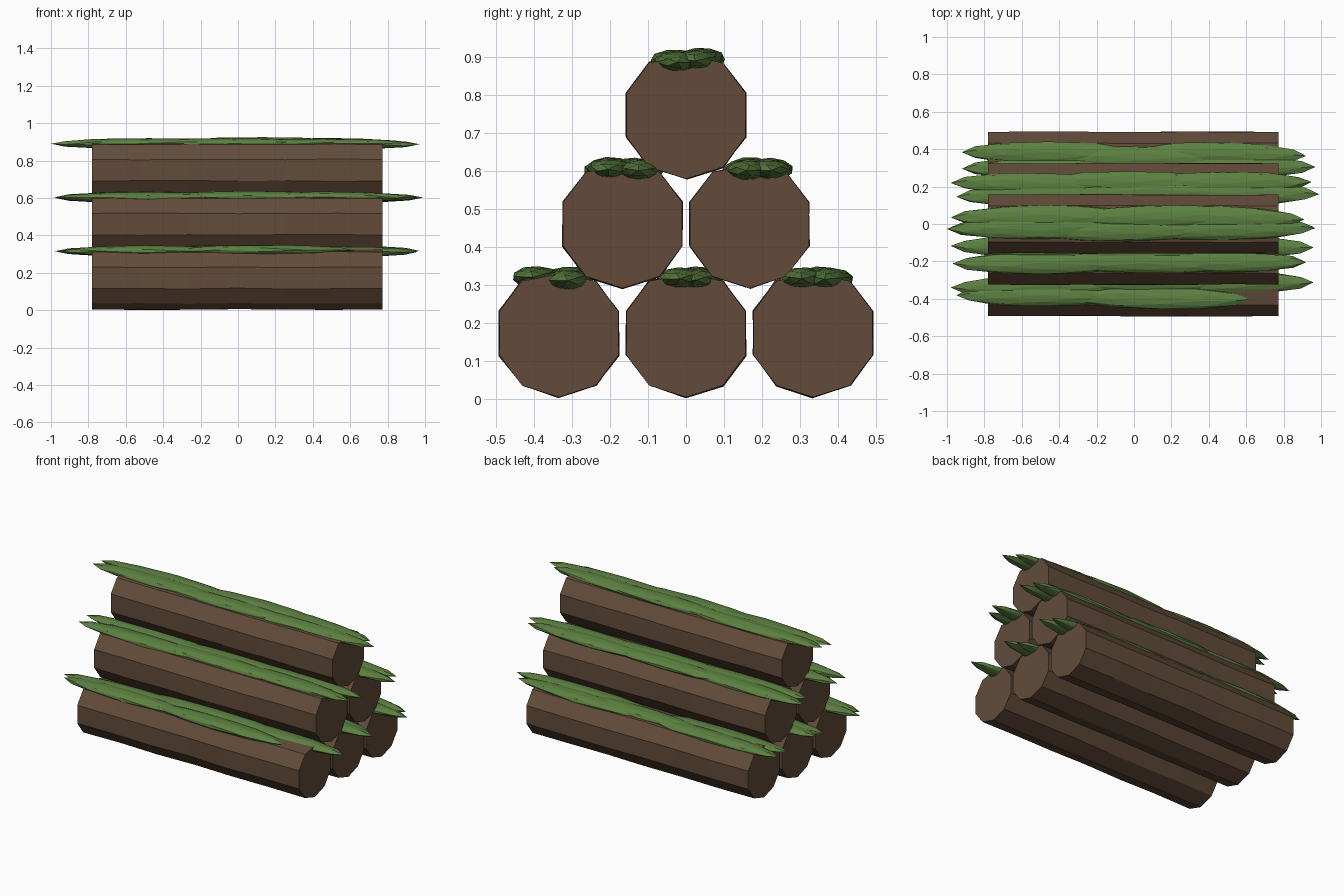
import bpy, bmesh, math, random
from mathutils import Vector

cube = bpy.data.objects.get("Cube")
if cube:
    bpy.data.objects.remove(cube)
random.seed(4)


def material(name, rgb):
    m = bpy.data.materials.new(name)
    m.use_nodes = True
    m.diffuse_color = (*rgb, 1)
    bsdf = m.node_tree.nodes["Principled BSDF"]
    bsdf.inputs["Base Color"].default_value = (*rgb, 1)
    bsdf.inputs["Roughness"].default_value = 0.9
    return m


BARK = material("brown bark", (0.122, 0.071, 0.042))
MOSS = material("green moss", (0.108, 0.220, 0.053))


def finish(bm, name, mat):
    bmesh.ops.recalc_face_normals(bm, faces=bm.faces)
    me = bpy.data.meshes.new(name)
    bm.to_mesh(me)
    bm.free()
    me.materials.append(mat)
    ob = bpy.data.objects.new(name, me)
    bpy.context.collection.objects.link(ob)
    return ob


# Right half of the ten-sided log section, bottom to top
HALF = [(0, -.168), (.097, -.137), (.157, -.057), (.157, .058), (.097, .138), (0, .157)]
SECTION = HALF + [(-y, z) for y, z in HALF[-2:0:-1]]
X0, X1, STEPS = -.78, .772, 6


def log(name, cy, cz):
    bm = bmesh.new()
    rings = []
    for i in range(STEPS + 1):
        x = X0 + (X1 - X0) * i / STEPS
        wob = 0 if i in (0, STEPS) else .003  # slightly uneven bark
        rings.append([bm.verts.new((x, cy + y + random.uniform(-wob, wob),
                                    cz + z + random.uniform(-wob, wob)))
                      for y, z in SECTION])
    n = len(SECTION)
    for a, b in zip(rings, rings[1:]):
        for k in range(n):
            bm.faces.new((a[k], a[(k + 1) % n], b[(k + 1) % n], b[k]))
    bm.faces.new(rings[0])
    bm.faces.new(rings[-1])
    finish(bm, name, BARK)


def moss(name, cy, cz, clumps):
    # Long flattened clumps laid along the top of a log
    bm = bmesh.new()
    for x, dy, half in clumps:
        made = bmesh.ops.create_icosphere(bm, subdivisions=2, radius=1)["verts"]
        tilt = random.uniform(-.012, .012)
        lift = .142 + random.uniform(-.003, .003) + (.004 if abs(x) < .3 else 0)
        spin = random.uniform(0, math.pi)
        for v in made:
            p = v.co.copy()
            # stand the pole along x, then spin about it
            y = p.x * math.cos(spin) - p.y * math.sin(spin)
            z = p.x * math.sin(spin) + p.y * math.cos(spin)
            j = random.uniform(.96, 1.03)
            v.co = Vector((x + p.z * half,
                           cy + dy + y * .063 * j + tilt * p.z,
                           cz + lift + z * .030 * j))
    finish(bm, name, MOSS)


# name, y, z, moss clumps as (x, y offset, half length)
STACK = [
    ("bottom_front", -.335, .1725, [(-.48, .005, .50), (-.50, -.045, .45), (.14, -.060, .48),
                                    (.05, .030, .50), (.50, .025, .46)]),
    ("bottom_middle", 0, .1725, [(-.47, .035, .47), (-.50, -.015, .45), (.05, .025, .50),
                                 (.50, -.015, .46), (.45, .030, .45)]),
    ("bottom_back", .335, .1725, [(-.45, .045, .47), (-.45, -.030, .47), (.05, .020, .45),
                                  (.47, .040, .45), (.50, -.030, .47)]),
    ("middle_front", -.167, .46, [(-.48, -.040, .49), (-.49, .045, .49), (.05, -.035, .50),
                                  (.05, .030, .45), (.46, -.030, .46), (.49, .045, .47)]),
    ("middle_back", .167, .46, [(-.48, .045, .50), (-.47, -.010, .48), (-.02, .055, .46),
                                (.05, .000, .50), (.47, .050, .48), (.50, .000, .49)]),
    ("top", 0, .748, [(-.48, .038, .50), (-.50, -.020, .50), (.13, .040, .46),
                      (-.02, -.032, .50), (.47, .032, .44), (.48, -.025, .49)]),
]
for name, y, z, clumps in STACK:
    log(name + "_log", y, z)
    moss(name + "_moss", y, z, clumps)
